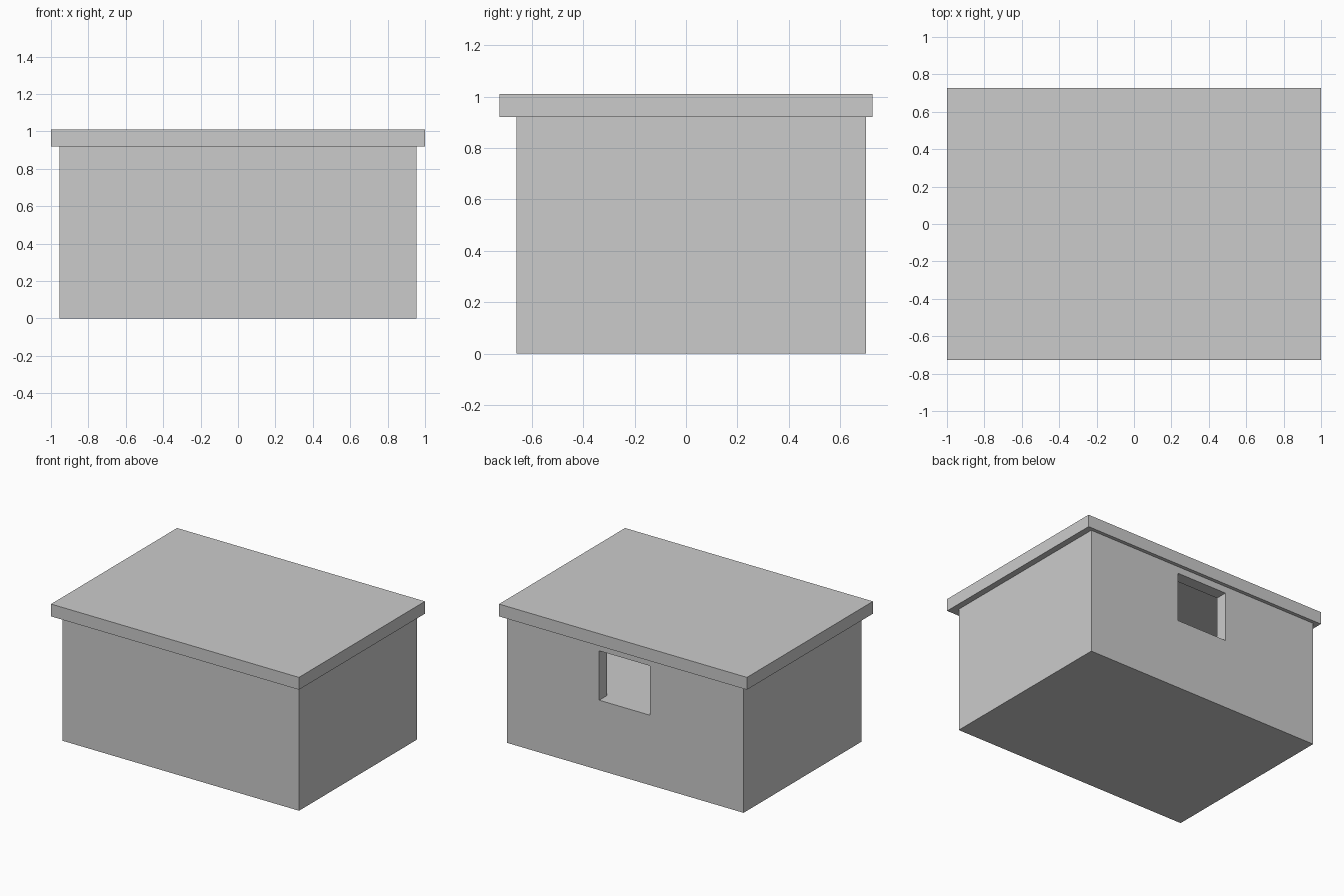
import bpy, bmesh
from mathutils import Vector

if "Cube" in bpy.data.objects:
    bpy.data.objects.remove(bpy.data.objects["Cube"])


def box(name, lo, hi):
    lo, hi = Vector(lo), Vector(hi)
    bm = bmesh.new()
    bmesh.ops.create_cube(bm, size=1)
    for v in bm.verts:
        v.co = [(lo[i] + hi[i]) / 2 + v.co[i] * (hi[i] - lo[i]) for i in range(3)]
    mesh = bpy.data.meshes.new(name)
    bm.to_mesh(mesh)
    bm.free()
    ob = bpy.data.objects.new(name, mesh)
    bpy.context.collection.objects.link(ob)
    return ob


def cut(target, cutter):
    cutter.hide_render = True
    cutter.hide_set(True)
    mod = target.modifiers.new(cutter.name, 'BOOLEAN')
    mod.operation = 'DIFFERENCE'
    mod.solver = 'EXACT'
    mod.object = cutter


X0, X1, Y0, Y1 = -0.955, 0.955, -0.66, 0.70   # outer walls
EAVE, SILL, HEAD, WALL = 0.92, 0.51, 0.87, 0.087

# Walls on a solid base, with a room whose floor is level with the window sill
walls = box("walls", (X0, Y0, 0), (X1, Y1, EAVE))
cut(walls, box("room_cutter", (X0 + WALL, Y0 + WALL, SILL),
               (X1 - WALL, Y1 - WALL, EAVE + 0.1)))

# Window opening in the back wall
cut(walls, box("window_cutter", (-0.20, Y1 - WALL - 0.05, SILL), (0.21, Y1 + 0.1, HEAD)))

# Overhanging flat roof
box("roof", (-1, -0.726, EAVE), (1, 0.726, 1.01))
